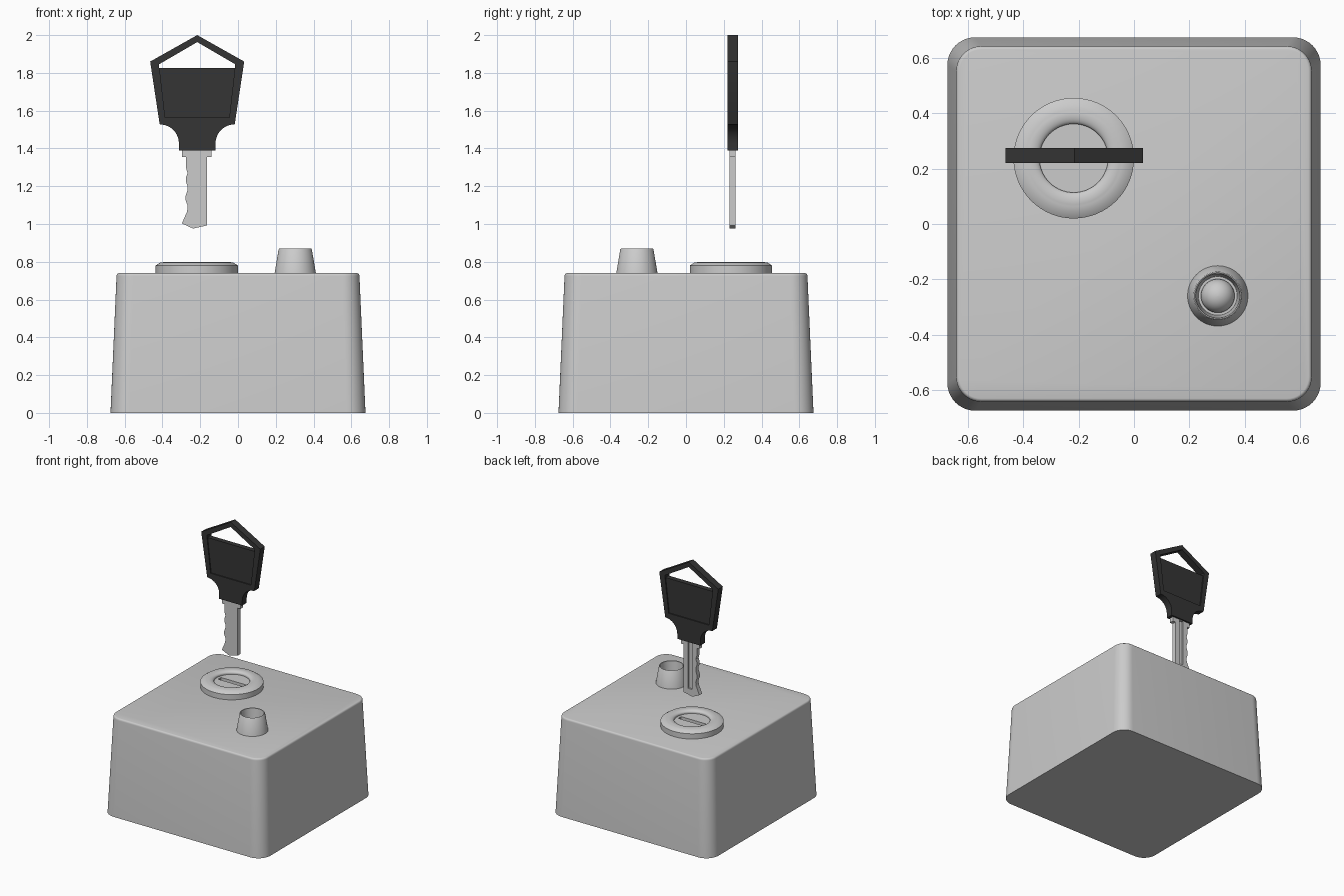
import bpy, bmesh, math
from mathutils import Vector

if "Cube" in bpy.data.objects:
    bpy.data.objects.remove(bpy.data.objects["Cube"])


def finish(name, bm, angle=35, mat=None):
    bmesh.ops.recalc_face_normals(bm, faces=bm.faces[:])
    me = bpy.data.meshes.new(name)
    bm.to_mesh(me)
    bm.free()
    ob = bpy.data.objects.new(name, me)
    bpy.context.collection.objects.link(ob)
    if mat:
        me.materials.append(mat)
    smooth(ob, angle)
    return ob


def select(ob):
    bpy.ops.object.select_all(action='DESELECT')
    ob.select_set(True)
    bpy.context.view_layer.objects.active = ob


def smooth(ob, angle=35):
    select(ob)
    bpy.ops.object.shade_smooth_by_angle(angle=math.radians(angle))


def loft(bm, rings, caps=True):
    """Skin a list of equal-length closed rings of points."""
    vs = [[bm.verts.new(p) for p in r] for r in rings]
    n = len(vs[0])
    for a, b in zip(vs, vs[1:]):
        for i in range(n):
            j = (i + 1) % n
            bm.faces.new((a[i], a[j], b[j], b[i]))
    if caps:
        bm.faces.new(vs[0])
        bm.faces.new(vs[-1])
    return vs


def plate(name, pts, y0, y1, mat=None):
    """Extrude an x-z outline between two y values."""
    bm = bmesh.new()
    loft(bm, [[(x, y, z) for x, z in pts] for y in (y0, y1)])
    return finish(name, bm, 30, mat)


def turned(name, profile, cx, cy, caps=True, steps=64, angle=35):
    """Revolve (radius, z) points about a vertical axis."""
    bm = bmesh.new()
    ts = [2 * math.pi * i / steps for i in range(steps)]
    loft(bm, [[(cx + r * math.cos(t), cy + r * math.sin(t), z) for t in ts]
              for r, z in profile], caps)
    bmesh.ops.remove_doubles(bm, verts=bm.verts[:], dist=1e-6)
    return finish(name, bm, angle)


def cut(ob, *cutters):
    for c in cutters:
        c.hide_render = True
        m = ob.modifiers.new("cut", 'BOOLEAN')
        m.operation, m.solver, m.object = 'DIFFERENCE', 'EXACT', c
        select(ob)
        # keep the cut ahead of the smoothing modifier, if there is one
        bpy.ops.object.modifier_move_to_index(modifier=m.name, index=0)
        bpy.ops.object.modifier_apply(modifier=m.name)
        bpy.data.objects.remove(c, do_unlink=True)
    smooth(ob, 30)


def rounded_square(h, r, z, seg=10):
    pts = []
    for k in range(4):
        c = math.radians(45 + 90 * k)
        cx, cy = math.copysign(h - r, math.cos(c)), math.copysign(h - r, math.sin(c))
        for i in range(seg + 1):
            t = math.radians(90 * k + 90 * i / seg)
            pts.append((cx + r * math.cos(t), cy + r * math.sin(t), z))
    return pts


dark = bpy.data.materials.new("dark_plastic")
dark.diffuse_color = (0.035, 0.035, 0.035, 1)
dark.use_nodes = True
dark.node_tree.nodes["Principled BSDF"].inputs["Base Color"].default_value = dark.diffuse_color

# Tapered housing with a softened top edge
bm = bmesh.new()
rings = [rounded_square(0.675, 0.10, 0), rounded_square(0.643, 0.09, 0.725)]
for i in range(1, 5):
    t = math.radians(22.5 * i)
    inset = 0.012 * (1 - math.cos(t))
    rings.append(rounded_square(0.643 - inset, 0.09 - inset, 0.725 + 0.015 * math.sin(t)))
loft(bm, rings)
finish("housing", bm)

# Lock bezel: straight side, chamfer, rounded crest falling to the plug
LX, LY = -0.218, 0.238
crest = [(0.158 + 0.034 * math.cos(math.radians(a)), 0.783 + 0.017 * math.sin(math.radians(a)))
         for a in range(60, 181, 15)]
turned("lock_bezel", [(0.125, 0.735), (0.218, 0.735), (0.218, 0.780), (0.192, 0.797)]
       + crest + [(0.125, 0.770), (0.125, 0.735)], LX, LY, caps=False)

# Lock plug with keyhole slot
plug = turned("lock_plug", [(0.125, 0.735), (0.125, 0.775)], LX, LY)
slot = plate("slot_cutter", [(LX - 0.105, 0.745), (LX + 0.105, 0.745),
                             (LX + 0.105, 0.85), (LX - 0.105, 0.85)], LY - 0.017, LY + 0.017)
cut(plug, slot)

# Indicator cup and the small dome inside it
IX, IY = 0.303, -0.26
turned("indicator_cup", [(0.078, 0.735), (0.110, 0.735), (0.088, 0.865), (0.084, 0.870),
                         (0.080, 0.868), (0.070, 0.745), (0.078, 0.735)], IX, IY, caps=False)
turned("indicator_dome", [(0.061, 0.735)] + [
    (max(0.0005, 0.061 * math.cos(math.radians(a))), 0.745 + 0.061 * math.sin(math.radians(a)))
    for a in range(0, 91, 9)], IX, IY, steps=48)

# Key head: mirrored outline with concave shoulders
KX, KY0, KY1 = -0.216, 0.221, 0.275


def mirrored(half):
    left = [(-x, z) for x, z in reversed(half) if x > 1e-6]
    return [(KX + x, z) for x, z in half + left]


arc = [(0.197 - 0.1 * math.sin(math.radians(a)), 1.427 + 0.1 * math.cos(math.radians(a)))
       for a in range(0, 91, 9)]
head = plate("key_head", mirrored([(0, 2.0), (0.249, 1.86), (0.199, 1.53)] + arc + [(0.097, 1.39)]),
             KY0, KY1, dark)
hole = plate("hole_cutter", mirrored([(0, 1.963), (0.201, 1.846), (0.201, 1.826)]), 0.1, 0.4, dark)
panel = mirrored([(0.2005, 1.835), (0.170, 1.565)])
cut(head, hole, plate("panel_front", panel, KY0 - 0.05, KY0 + 0.008, dark),
    plate("panel_back", panel, KY1 - 0.008, KY1 + 0.05, dark))

# Key blade with wavy bitting, and a groove along the back
blade = plate("key_blade", [
    (-0.140, 1.40), (-0.140, 1.355), (-0.165, 1.355), (-0.165, 0.992), (-0.238, 0.976),
    (-0.297, 1.003), (-0.270, 1.065), (-0.266, 1.095), (-0.277, 1.125), (-0.277, 1.150),
    (-0.267, 1.180), (-0.267, 1.200), (-0.276, 1.225), (-0.276, 1.245), (-0.267, 1.270),
    (-0.276, 1.300), (-0.276, 1.355), (-0.296, 1.355), (-0.296, 1.40)], 0.230, 0.263)
groove = plate("groove_cutter", [(-0.235, 1.385), (-0.200, 1.385), (-0.200, 1.03), (-0.235, 1.03)],
               0.250, 0.30)
cut(blade, groove)
